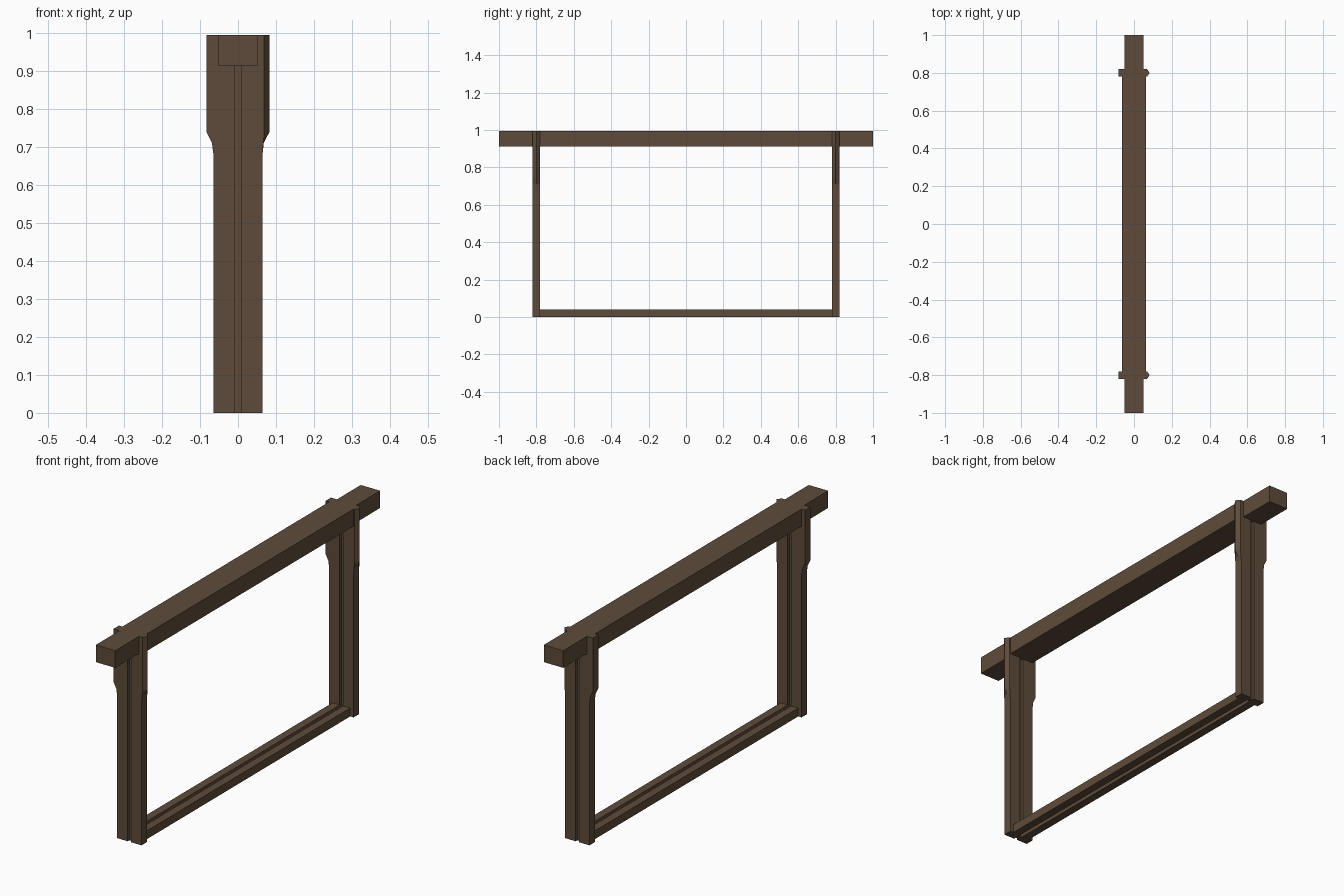
import bpy, bmesh

if "Cube" in bpy.data.objects:
    bpy.data.objects.remove(bpy.data.objects["Cube"])

wood = bpy.data.materials.new("dark_brown_wood")
wood.diffuse_color = (0.112, 0.071, 0.043, 1)
wood.use_nodes = True
wood.node_tree.nodes["Principled BSDF"].inputs["Base Color"].default_value = wood.diffuse_color

TOP, BAR_Z = 0.995, 0.913      # top and underside of the top bar
HALF = 0.0645                  # half width of the narrow wood
NECK = 0.0515                  # half width of the top bar ends
T, WEB, G = 0.02, 0.008, 0.0085  # side bar half thickness, web, groove half width
Y_SIDE = 0.80


def loft(bm, rings):
    """Skin a stack of (z, outline) sections and cap both ends."""
    loops = [[bm.verts.new((x, y, z)) for x, y in pts] for z, pts in rings]
    n = len(loops[0])
    for a, b in zip(loops, loops[1:]):
        for i in range(n):
            j = (i + 1) % n
            bm.faces.new((a[i], a[j], b[j], b[i]))
    bm.faces.new(loops[0][::-1])
    bm.faces.new(loops[-1])


def finish(bm, name, y=0.0):
    bmesh.ops.recalc_face_normals(bm, faces=bm.faces)
    me = bpy.data.meshes.new(name)
    bm.to_mesh(me)
    bm.free()
    me.materials.append(wood)
    ob = bpy.data.objects.new(name, me)
    ob.location.y = y
    bpy.context.collection.objects.link(ob)
    return ob


def rect(x0, x1, y0, y1):
    return [(x0, y0), (x1, y0), (x1, y1), (x0, y1)]


def section(left, shoulder, tip):
    """Side bar section: flat left edge, pointed right edge, grooved faces."""
    return [(-left, -T), (-G, -T), (-G, -WEB), (G, -WEB), (G, -T),
            (shoulder, -T), (tip, 0), (shoulder, T),
            (G, T), (G, WEB), (-G, WEB), (-G, T), (-left, T)]


# top bar: wide between the side bars, narrowed at the lugs
yn = Y_SIDE - T
plan = [(-NECK, -1), (NECK, -1), (NECK, -yn), (HALF, -yn), (HALF, yn), (NECK, yn),
        (NECK, 1), (-NECK, 1), (-NECK, yn), (-HALF, yn), (-HALF, -yn), (-NECK, -yn)]
bm = bmesh.new()
loft(bm, [(BAR_Z, plan), (TOP, plan)])
finish(bm, "top_bar")

# side bars: narrow below, wide shoulders above, ears gripping the top bar
WIDE, SHOULDER = 0.083, 0.069
for name, s in (("front_side_bar", -1), ("back_side_bar", 1)):
    bm = bmesh.new()
    loft(bm, [(0, section(HALF, HALF, HALF)),
              (0.68, section(HALF, HALF, HALF)),
              (0.712, section(0.069, 0.067, 0.068)),
              (0.74, section(WIDE, SHOULDER, WIDE)),
              (BAR_Z, section(WIDE, SHOULDER, WIDE))])
    left_ear = rect(-WIDE, -NECK, -T, T)
    right_ear = [(NECK, -T), (SHOULDER, -T), (WIDE, 0), (SHOULDER, T), (NECK, T)]
    for ear in (left_ear, right_ear):
        loft(bm, [(BAR_Z, ear), (TOP, ear)])
    finish(bm, name, s * Y_SIDE)

# split bottom bar: two parallel strips with a gap between
for name, x0, x1 in (("left_bottom_strip", -0.047, -G), ("right_bottom_strip", G, 0.047)):
    bm = bmesh.new()
    strip = rect(x0, x1, -yn, yn)
    loft(bm, [(0, strip), (0.04, strip)])
    finish(bm, name)
